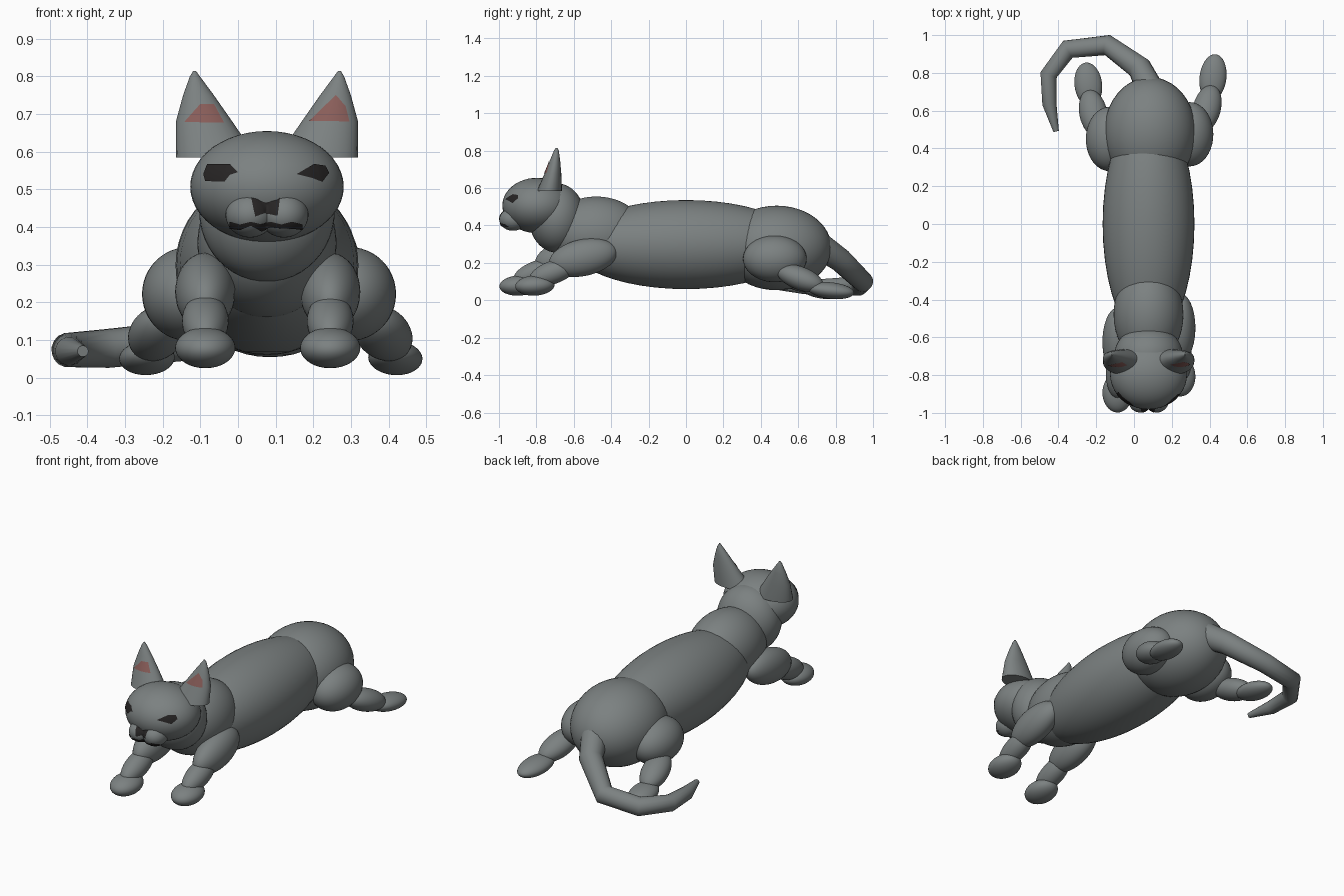
import bpy, bmesh
from math import radians, cos, sin, tau
from mathutils import Vector

if "Cube" in bpy.data.objects:
    bpy.data.objects.remove(bpy.data.objects["Cube"])

CX = 0.077  # centre line of the body


def material(name, rgb):
    m = bpy.data.materials.new(name)
    m.diffuse_color = (*rgb, 1)
    m.use_nodes = True
    m.node_tree.nodes["Principled BSDF"].inputs["Base Color"].default_value = m.diffuse_color
    return m


FUR = material("slate_fur", (0.2, 0.22, 0.22))
DARK = material("dark", (0.02, 0.018, 0.018))
PINK = material("inner_ear", (0.25, 0.11, 0.1))


def add_mesh(name, bm, mat, smooth=True):
    me = bpy.data.meshes.new(name)
    for f in bm.faces:
        f.smooth = smooth
    bm.to_mesh(me)
    bm.free()
    me.materials.append(mat)
    ob = bpy.data.objects.new(name, me)
    bpy.context.collection.objects.link(ob)
    return ob


def ball(name, loc, radii, pitch=0, yaw=0):
    bm = bmesh.new()
    bmesh.ops.create_uvsphere(bm, u_segments=40, v_segments=24, radius=1)
    bmesh.ops.scale(bm, vec=radii, verts=bm.verts)
    ob = add_mesh(name, bm, FUR)
    ob.location = loc
    ob.rotation_euler = (radians(pitch), 0, radians(yaw))
    return ob


# Torso, neck and head
ball("belly", (CX, 0, 0.298), (0.243, 0.62, 0.238))
ball("rump", (0.085, 0.485, 0.28), (0.243, 0.293, 0.226))
ball("chest", (CX, -0.48, 0.357), (0.185, 0.26, 0.198))
ball("neck", (CX, -0.69, 0.44), (0.18, 0.15, 0.185))
ball("head", (CX, -0.795, 0.507), (0.204, 0.187, 0.148))
for side, s in (("left", -1), ("right", 1)):
    ball("muzzle_" + side, (CX + s * 0.045, -0.925, 0.432), (0.065, 0.073, 0.06))

# Front legs, the left one reaching further forward
for side, x, dy in (("left", -0.087, -0.085), ("right", 0.245, 0)):
    ball("front_upper_leg_" + side, (x, -0.55, 0.228), (0.08, 0.185, 0.098), 12)
    ball("front_forearm_" + side, (x, -0.71, 0.15), (0.062, 0.135, 0.062), 20).location.y += dy
    ball("front_paw_" + side, (x, -0.808 + dy, 0.079), (0.08, 0.105, 0.054), 3)
bpy.data.objects["front_upper_leg_left"].location.y -= 0.075

# Hind legs stretched backwards
ball("thigh_left", (-0.13, 0.45, 0.222), (0.125, 0.17, 0.125))
ball("thigh_right", (0.295, 0.475, 0.222), (0.125, 0.17, 0.125))
ball("shin_left", (-0.215, 0.585, 0.118), (0.074, 0.135, 0.062), -20, 12)
ball("shin_right", (0.385, 0.61, 0.118), (0.074, 0.135, 0.062), -20, -15)
ball("hind_foot_left", (-0.242, 0.738, 0.052), (0.073, 0.118, 0.044), -6, 7)
ball("hind_foot_right", (0.418, 0.775, 0.052), (0.071, 0.125, 0.044), -6, -7)

# Ears: lofted rings (z, x min, x max, y min, y max)
RINGS = [(0.585, -0.165, 0.05, -0.797, -0.663),
         (0.68, -0.165, -0.015, -0.755, -0.667),
         (0.75, -0.146, -0.064, -0.727, -0.673),
         (0.80, -0.128, -0.101, -0.706, -0.68),
         (0.815, -0.119, -0.112, -0.697, -0.688)]


def ear(name, mirror):
    bm = bmesh.new()
    n = 24
    rows = []
    for z, x0, x1, y0, y1 in RINGS:
        row = []
        for i in range(n):
            a = tau * i / n
            x = (x0 + x1) / 2 + (x1 - x0) / 2 * cos(a)
            y = (y0 + y1) / 2 + (y1 - y0) / 2 * sin(a)
            row.append(bm.verts.new((2 * CX - x if mirror else x, y, z)))
        rows.append(row)
    for a, b in zip(rows, rows[1:]):
        for i in range(n):
            j = (i + 1) % n
            bm.faces.new((a[i], a[j], b[j], b[i]))
    bm.faces.new(rows[0])
    bm.faces.new(rows[-1])
    bmesh.ops.recalc_face_normals(bm, faces=bm.faces)
    ob = add_mesh(name, bm, FUR)
    bpy.ops.object.select_all(action='DESELECT')
    ob.select_set(True)
    bpy.context.view_layer.objects.active = ob
    bpy.ops.object.shade_smooth_by_angle(angle=radians(50))


ear("ear_left", False)
ear("ear_right", True)

# Tail: tapered bevelled path
TAIL = [(0.09, 0.70, 0.30, 0.075), (0.03, 0.825, 0.215, 0.064),
        (-0.14, 0.947, 0.098, 0.055), (-0.35, 0.925, 0.077, 0.052),
        (-0.452, 0.79, 0.073, 0.046), (-0.448, 0.635, 0.07, 0.038),
        (-0.412, 0.49, 0.07, 0.015)]
cu = bpy.data.curves.new("tail", 'CURVE')
cu.dimensions = '3D'
cu.bevel_depth = 1
cu.bevel_resolution = 6
cu.use_fill_caps = True
cu.materials.append(FUR)
sp = cu.splines.new('POLY')
sp.points.add(len(TAIL) - 1)
for p, (x, y, z, r) in zip(sp.points, TAIL):
    p.co = (x, y, z, 1)
    p.radius = r
bpy.context.collection.objects.link(bpy.data.objects.new("tail", cu))

# Markings: flat outlines projected from the front onto the surface
bpy.context.view_layer.update()
deps = bpy.context.evaluated_depsgraph_get()


def marking(name, outline, mat):
    bm = bmesh.new()
    bm.faces.new([bm.verts.new((x, -1.5, z)) for x, z in outline])
    bmesh.ops.triangulate(bm, faces=bm.faces[:])
    bmesh.ops.subdivide_edges(bm, edges=bm.edges[:], cuts=4, use_grid_fill=True)
    bm.normal_update()
    flip = [f for f in bm.faces if f.normal.y > 0]
    bmesh.ops.reverse_faces(bm, faces=flip)
    for v in bm.verts:
        hit, loc, nor, *_ = bpy.context.scene.ray_cast(deps, v.co, Vector((0, 1, 0)))
        v.co = loc + nor * 0.003 if hit else Vector((v.co.x, -0.75, v.co.z))
    return add_mesh(name, bm, mat)


shapes = [
    ("eye_left", [(-0.09, .54), (-.08, .566), (-.02, .566), (0, .545), (-.02, .538), (-.035, .52), (-.085, .522)], DARK),
    ("eye_right", [(.155, .54), (.2, .566), (.23, .562), (.24, .543), (.222, .52), (.195, .53)], DARK),
    ("nose", [(.035, .476), (.075, .466), (.112, .475), (.106, .43), (.07, .437), (.045, .428)], DARK),
    ("ear_patch_left", [(-.142, .678), (-.1, .726), (-.065, .726), (-.038, .676)], PINK),
    ("ear_patch_right", [(.19, .68), (.225, .71), (.24, .692), (.26, .75), (.268, .715), (.285, .72), (.295, .68)], PINK)]
top = [(-0.02 + 0.0271 * i, 0.415 - 0.007 * (i % 2)) for i in range(8)]
low = [(x, z - 0.018 + 0.004 * (i % 3)) for i, (x, z) in enumerate(top)]
shapes.append(("mouth", top + low[::-1], DARK))
meshes = []
for s in shapes:
    marking(*s)
